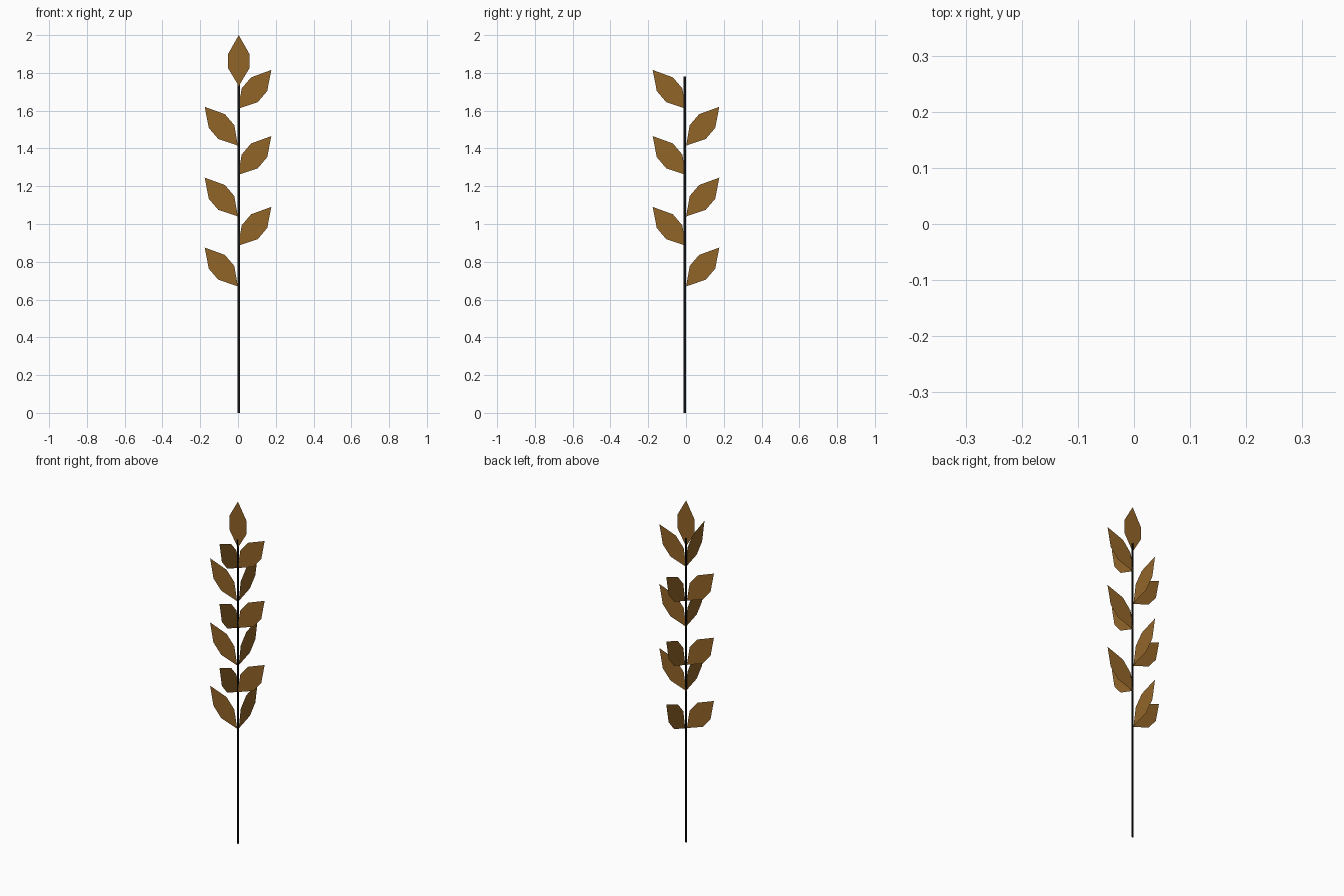
import bpy
from math import radians

if "Cube" in bpy.data.objects:
    bpy.data.objects.remove(bpy.data.objects["Cube"])


def material(name, rgb):
    m = bpy.data.materials.new(name)
    m.diffuse_color = (*rgb, 1)
    m.use_nodes = True
    m.node_tree.nodes["Principled BSDF"].inputs["Base Color"].default_value = m.diffuse_color
    return m


def add_object(name, mesh, loc=(0, 0, 0), rot=(0, 0, 0)):
    ob = bpy.data.objects.new(name, mesh)
    ob.location, ob.rotation_euler = loc, rot
    bpy.context.collection.objects.link(ob)
    return ob


brown = material("leaf_brown", (0.29, 0.13, 0.022))
dark = material("stem_dark", (0.006, 0.006, 0.006))

STEM_X, STEM_Y, STEM_TOP = 0.004, -0.006, 1.78
TILT = radians(40.5)

# Stem: two crossed flat strips
h = 0.007
strip = bpy.data.meshes.new("stem_strip")
strip.from_pydata([(-h, 0, 0), (h, 0, 0), (h, 0, STEM_TOP), (-h, 0, STEM_TOP)],
                  [], [(0, 1, 2, 3)])
strip.materials.append(dark)
for name, yaw in (("stem_front", 0), ("stem_side", 90)):
    add_object(name, strip, (STEM_X, STEM_Y, 0), (0, 0, radians(yaw)))

# Leaf: one flat pointed hexagon, shared by all leaves
w, low, high, length = 0.056, 0.094, 0.171, 0.27
leaf = bpy.data.meshes.new("leaf")
leaf.from_pydata([(0, 0, 0), (w, 0, low), (w, 0, high),
                  (0, 0, length), (-w, 0, high), (-w, 0, low)],
                 [], [(0, 1, 2, 3, 4, 5)])
leaf.materials.append(brown)

# Leaf pairs alternate: left/back, then right/front, up the stem
for i, z in enumerate((0.67, 0.885, 1.04, 1.26, 1.415, 1.61)):
    if i % 2 == 0:
        pair = (("left", 180, (-0.001, STEM_Y)), ("back", 90, (STEM_X, 0.001)))
    else:
        pair = (("right", 0, (0.001, STEM_Y)), ("front", -90, (STEM_X, -0.001)))
    for side, yaw, (x, y) in pair:
        add_object(f"leaf_{side}_{i // 2 + 1}", leaf, (x, y, z), (0, TILT, radians(yaw)))

# Upright leaf at the tip
add_object("leaf_top", leaf, (STEM_X, STEM_Y - 0.0005, 2 - length))
